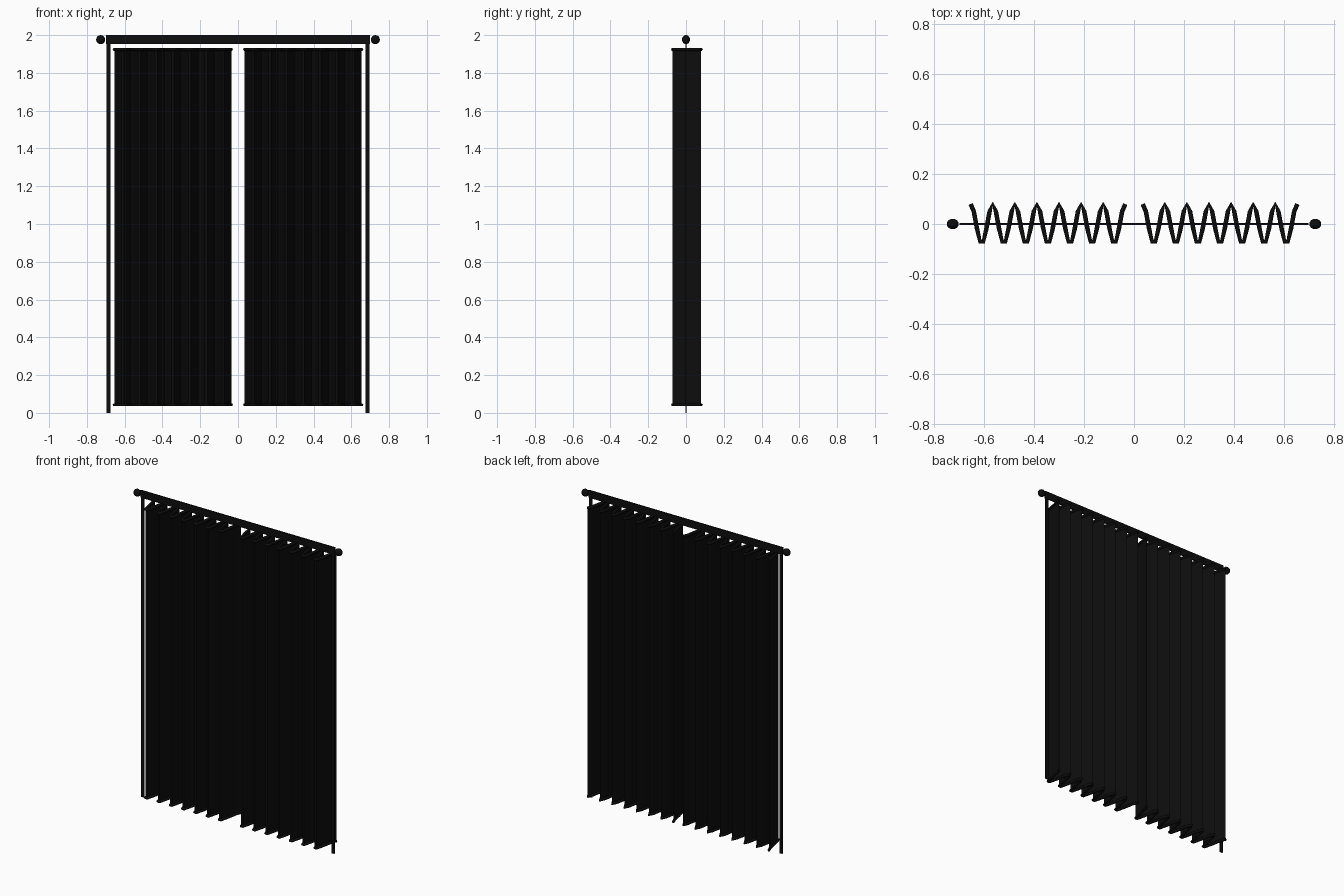
import bpy, bmesh, math

cube = bpy.data.objects.get("Cube")
if cube:
    bpy.data.objects.remove(cube, do_unlink=True)


def material(name, rgb):
    m = bpy.data.materials.new(name)
    m.use_nodes = True
    color = (*rgb, 1)
    m.diffuse_color = color
    m.node_tree.nodes["Principled BSDF"].inputs["Base Color"].default_value = color
    return m


BLACK_CLOTH = material("black cloth", (0.004, 0.004, 0.004))
BLACK_METAL = material("black metal", (0.004, 0.004, 0.0045))

FOLDS, STEPS = 7, 49            # pleats per curtain, samples along the width
INNER, OUTER = 0.035, 0.655     # curtain extent from the centre
DEPTH = 0.08                    # pleat amplitude
LOW, HIGH = 0.043, 1.925        # hem heights


def box(name, center, size, mat):
    bpy.ops.mesh.primitive_cube_add(size=1, location=center)
    ob = bpy.context.object
    ob.name, ob.scale = name, size
    ob.data.materials.append(mat)


def wave(side):
    """Cosine pleat path from the centre opening outward."""
    for i in range(STEPS + 1):
        t = i / STEPS
        yield (side * (INNER + (OUTER - INNER) * t),
               DEPTH * math.cos(2 * math.pi * FOLDS * t))


def curtain_sheet(name, side):
    bm = bmesh.new()
    rows = [[bm.verts.new((x, y, z)) for x, y in wave(side)] for z in (LOW, HIGH)]
    low, high = rows
    for i in range(STEPS):
        bm.faces.new((low[i], low[i + 1], high[i + 1], high[i]))
    if side < 0:
        bmesh.ops.reverse_faces(bm, faces=bm.faces[:])
    mesh = bpy.data.meshes.new(name)
    bm.to_mesh(mesh)
    bm.free()
    mesh.materials.append(BLACK_CLOTH)
    bpy.context.collection.objects.link(bpy.data.objects.new(name, mesh))


def hem(name, side, z):
    curve = bpy.data.curves.new(name, "CURVE")
    curve.dimensions = "3D"
    curve.bevel_depth = 0.009
    curve.bevel_resolution = 1
    curve.use_fill_caps = True
    path = curve.splines.new("POLY")
    path.points.add(STEPS)
    for p, (x, y) in zip(path.points, wave(side)):
        p.co = (x, y, z, 1)
    curve.materials.append(BLACK_CLOTH)
    bpy.context.collection.objects.link(bpy.data.objects.new(name, curve))


# Flat header bar
box("header_bar", (0, 0, 1.976), (1.4, 0.008, 0.048), BLACK_METAL)

for side, label in ((1, "left"), (-1, "right")):
    # Thin upright strip and round finial
    box(label + "_upright", (side * 0.686, 0, 0.976), (0.021, 0.006, 1.952), BLACK_METAL)
    bpy.ops.mesh.primitive_uv_sphere_add(segments=16, ring_count=10, radius=1,
                                         location=(side * 0.727, 0, 1.976))
    ball = bpy.context.object
    ball.name = label + "_finial"
    ball.scale = (0.024, 0.021, 0.024)
    ball.data.materials.append(BLACK_METAL)
    bpy.ops.object.shade_smooth()
    # Pleated curtain with corded hems
    curtain_sheet(label + "_curtain", side)
    hem(label + "_top_hem", side, HIGH)
    hem(label + "_bottom_hem", side, LOW)
